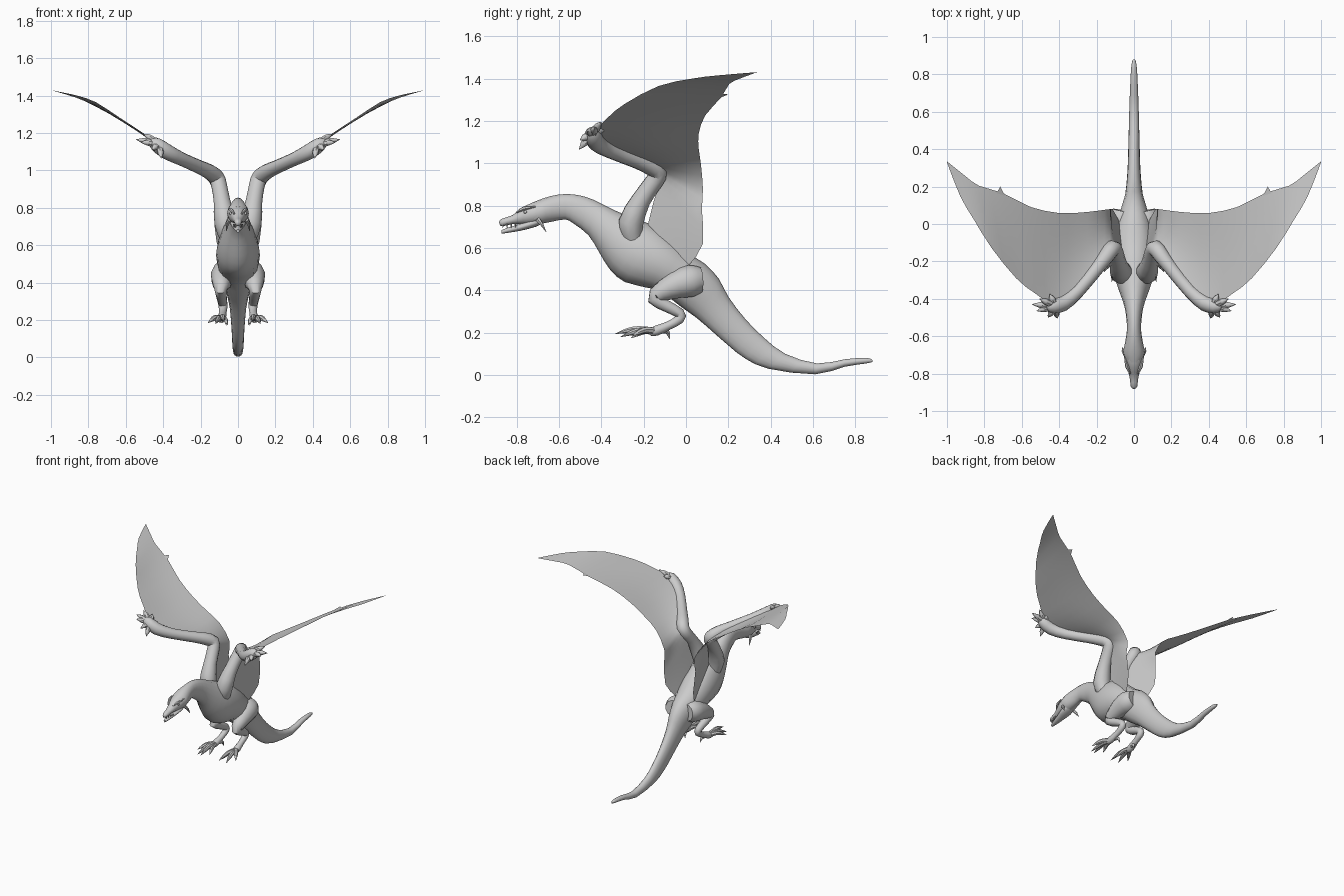
import bpy, bmesh, math
from mathutils import Vector

skin = bpy.data.materials.new("grey_skin")
skin.diffuse_color = (0.6, 0.6, 0.6, 1)


def finish(name, bm, mirror=False, angle=50):
    bmesh.ops.recalc_face_normals(bm, faces=bm.faces)
    me = bpy.data.meshes.new(name)
    bm.to_mesh(me)
    bm.free()
    me.materials.append(skin)
    ob = bpy.data.objects.new(name, me)
    bpy.context.collection.objects.link(ob)
    bpy.ops.object.select_all(action='DESELECT')
    ob.select_set(True)
    bpy.context.view_layer.objects.active = ob
    bpy.ops.object.shade_smooth_by_angle(angle=math.radians(angle))
    if mirror:
        ob.modifiers.new("mirror", 'MIRROR').use_mirror_merge = False
    return ob


def refine(rows, steps):
    # Catmull-Rom interpolation of any list of number tuples
    out = []
    for i in range(len(rows) - 1):
        p = [rows[max(i - 1, 0)], rows[i], rows[i + 1], rows[min(i + 2, len(rows) - 1)]]
        for s in range(steps):
            t = s / steps
            out.append([0.5 * (2 * b + (c - a) * t + (2 * a - 5 * b + 4 * c - d) * t * t
                        + (3 * b - a - 3 * c + d) * t ** 3) for a, b, c, d in zip(*p)])
    return out + [list(rows[-1])]


def bridge(bm, rings):
    n = len(rings[0])
    for a, b in zip(rings, rings[1:]):
        for i in range(n):
            bm.faces.new((a[i], a[(i + 1) % n], b[(i + 1) % n], b[i]))
    bm.faces.new(rings[0])
    bm.faces.new(rings[-1])


def spine_loft(name, rows, n=14, steps=2):
    # rows: top y, top z, bottom y, bottom z, half width
    bm = bmesh.new()
    rings = []
    for ty, tz, by, bz, w in refine(rows, steps):
        top, bot = Vector((0, ty, tz)), Vector((0, by, bz))
        mid, up = (top + bot) / 2, (top - bot) / 2
        rings.append([bm.verts.new(mid + up * math.cos(a) + Vector((w * math.sin(a), 0, 0)))
                      for a in (math.tau * i / n for i in range(n))])
    bridge(bm, rings)
    return finish(name, bm)


def tube(bm, pts, n=10, steps=2):
    # pts: x, y, z, radius
    rows = refine(pts, steps)
    c = [Vector(r[:3]) for r in rows]
    side, rings = None, []
    for i, r in enumerate(rows):
        d = (c[min(i + 1, len(c) - 1)] - c[max(i - 1, 0)]).normalized()
        side = d.orthogonal() if side is None else side - d * side.dot(d)
        side.normalize()
        other = d.cross(side)
        rings.append([bm.verts.new(c[i] + max(r[3], 0.001) * (side * math.cos(a) + other * math.sin(a)))
                      for a in (math.tau * k / n for k in range(n))])
    bridge(bm, rings)


def limb(name, *paths, n=10):
    bm = bmesh.new()
    for p in paths:
        tube(bm, p, n)
    return finish(name, bm, True)


def digit(base, tip, r, lift=0.015):
    # finger or toe with an arched middle and a pointed claw
    b, t = Vector(base), Vector(tip)
    up = Vector((0, 0, lift))
    return [(*b, r), (*(b.lerp(t, .4) + up), r * .85),
            (*(b.lerp(t, .68) + up * .8), r * .7), (*t, .001)]


# Neck, torso and tail
spine_loft("body", [
    (-.74, .808, -.72, .705, .045), (-.70, .825, -.68, .715, .058), (-.64, .845, -.63, .725, .048),
    (-.57, .855, -.57, .735, .038), (-.50, .848, -.53, .715, .040), (-.43, .825, -.46, .66, .050),
    (-.33, .775, -.41, .58, .075), (-.23, .735, -.36, .50, .100), (-.14, .70, -.29, .44, .115),
    (-.06, .64, -.17, .41, .115), (.02, .57, -.10, .38, .100), (.09, .525, -.02, .32, .083),
    (.155, .455, .05, .27, .062), (.20, .37, .12, .21, .047), (.28, .265, .20, .14, .038),
    (.37, .175, .28, .078, .033), (.47, .10, .39, .03, .030), (.62, .055, .61, .004, .025),
    (.75, .075, .75, .04, .020), (.85, .082, .85, .055, .014), (.88, .072, .88, .062, .005)], n=16)

# Head: skull with upper beak, and lower jaw
spine_loft("upper_jaw", [
    (-.883, .722, -.878, .708, .006), (-.87, .738, -.865, .703, .018), (-.82, .755, -.82, .713, .024),
    (-.77, .793, -.77, .712, .038), (-.72, .815, -.70, .712, .054), (-.67, .825, -.66, .74, .045)])
spine_loft("lower_jaw", [
    (-.872, .684, -.87, .668, .008), (-.84, .697, -.84, .672, .018), (-.79, .712, -.78, .682, .028),
    (-.73, .735, -.71, .70, .042), (-.68, .75, -.67, .72, .030)])
limb("brow", [(.02, -.80, .768, .004), (.036, -.765, .787, .010), (.05, -.71, .795, .003)], n=6)
limb("eye", [(.036, -.766, .77, .002), (.039, -.76, .77, .009), (.046, -.752, .77, .002)], n=8)
limb("cheek_spine", [(.045, -.70, .735, .012), (.058, -.68, .71, .008), (.062, -.66, .675, .001)], n=6)
limb("tooth", *[[(.011 + .004 * i, -.865 + .02 * i, .714, .005),
                 (.011 + .004 * i, -.865 + .02 * i, .694, .001)] for i in range(4)], n=5)

# Wing arm: shoulder, upper arm and forearm
limb("wing_arm", [
    (.055, -.25, .64, .045), (.068, -.26, .72, .060), (.085, -.21, .83, .046), (.10, -.15, .915, .043),
    (.115, -.13, .96, .044), (.15, -.175, .99, .042), (.20, -.24, 1.015, .037), (.30, -.36, 1.06, .036),
    (.38, -.425, 1.10, .042), (.44, -.44, 1.14, .038), (.47, -.44, 1.155, .015)], n=12)
# Wing hand
palm = (.42, -.44, 1.13)
limb("wing_fingers", *[digit(palm, t, .022, .006) for t in (
    (.545, -.43, 1.165), (.52, -.465, 1.15), (.505, -.40, 1.195), (.46, -.50, 1.11),
    (.41, -.505, 1.065), (.45, -.375, 1.17))], n=7)

# Wing membrane: leading edge point, trailing edge point, sag
span = [
    (.06, -.18, .71, .08, .015, .52, 0), (.08, -.15, .83, .115, .08, .62, 0),
    (.10, -.12, .93, .13, .075, .78, 0), (.13, -.15, .98, .125, .08, .88, 0),
    (.20, -.24, 1.025, .20, .07, 1.0, .01), (.30, -.36, 1.075, .30, .06, 1.07, .015),
    (.42, -.43, 1.14, .41, .06, 1.14, .015), (.53, -.37, 1.215, .55, .09, 1.225, .01),
    (.63, -.29, 1.28, .70, .165, 1.31, .005), (.76, -.13, 1.365, .83, .205, 1.375, 0),
    (.86, .03, 1.40, .90, .255, 1.40, 0), (.93, .15, 1.415, .95, .295, 1.415, 0),
    (1.0, .33, 1.43, 1.0, .335, 1.43, 0)]
bm = bmesh.new()
cols = 8
grid = []
for r in refine(span, 2):
    lead, trail = Vector(r[:3]), Vector(r[3:6])
    grid.append([bm.verts.new(lead.lerp(trail, k / cols)
                 - Vector((0, 0, r[6] * math.sin(math.pi * k / cols)))) for k in range(cols + 1)])
for a, b in zip(grid, grid[1:]):
    for k in range(cols):
        bm.faces.new((a[k], a[k + 1], b[k + 1], b[k]))
# Small thorn on the trailing edge
bm.faces.new([bm.verts.new(p) for p in ((.69, .15, 1.305), (.715, .20, 1.325), (.735, .165, 1.33))])
finish("wing_membrane", bm, True, 80)

# Hind leg: thigh, shin and foot
limb("hind_leg", [
    (.055, .07, .45, .060), (.065, .02, .445, .078), (.08, -.05, .425, .066), (.09, -.12, .39, .046),
    (.092, -.15, .36, .033), (.088, -.09, .325, .028), (.082, -.03, .292, .025), (.08, -.03, .265, .023),
    (.082, -.08, .235, .020), (.088, -.14, .21, .024), (.09, -.17, .20, .016)], n=12)
limb("toes", *[digit((.088, -.145, .207), t, .018) for t in (
    (.075, -.335, .195), (.12, -.31, .18), (.16, -.255, .185), (.055, -.26, .175))],
    [(.085, -.14, .21, .016), (.075, -.105, .21, .014), (.068, -.085, .20, .010), (.062, -.078, .17, .001)], n=7)
